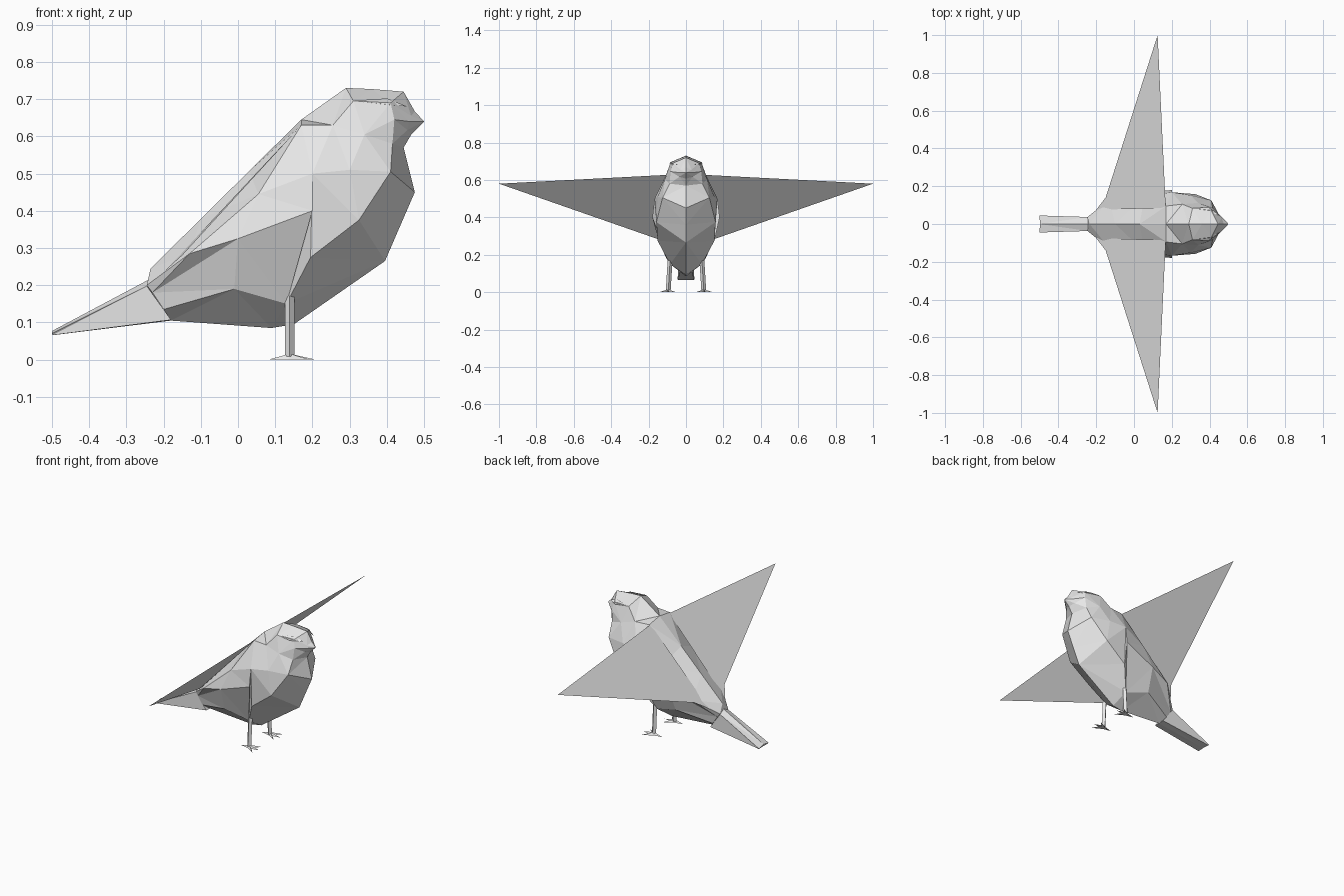
import bpy, bmesh, math
from mathutils import Vector

if "Cube" in bpy.data.objects:
    bpy.data.objects.remove(bpy.data.objects["Cube"])

grey = bpy.data.materials.new("plain grey")
grey.diffuse_color = (0.8, 0.8, 0.8, 1)
grey.use_nodes = True
grey.node_tree.nodes["Principled BSDF"].inputs["Base Color"].default_value = grey.diffuse_color


def make(name, verts, faces, solid=True):
    """Flat-shaded mesh object; solid parts get outward normals."""
    mesh = bpy.data.meshes.new(name)
    mesh.from_pydata(verts, [], faces)
    bm = bmesh.new()
    bm.from_mesh(mesh)
    if solid:
        bmesh.ops.remove_doubles(bm, verts=bm.verts, dist=0.0005)
        bmesh.ops.triangulate(bm, faces=bm.faces)
        bmesh.ops.recalc_face_normals(bm, faces=bm.faces)
    bm.to_mesh(mesh)
    bm.free()
    mesh.materials.append(grey)
    obj = bpy.data.objects.new(name, mesh)
    bpy.context.collection.objects.link(obj)
    return obj


def loft(name, rings):
    """Skin closed rings of equal length and cap both ends."""
    n = len(rings[0])
    verts = [p for r in rings for p in r]
    faces = [(i * n + j, i * n + (j + 1) % n, (i + 1) * n + (j + 1) % n, (i + 1) * n + j)
             for i in range(len(rings) - 1) for j in range(n)]
    faces += [tuple(range(n)), tuple(range(len(verts) - n, len(verts)))]
    return make(name, verts, faces)


def mirrored(half):
    """Close a half ring (top to bottom, at +y) across y = 0."""
    return half + [(x, -y, z) for x, y, z in half[-2:0:-1]]


# Body: half rings from rump to beak, each running from back to belly
body_rings = [
    [(-.235, 0, .245), (-.245, .038, .2), (-.23, .04, .18), (-.2, .04, .135), (-.18, 0, .105)],
    [(-.1, 0, .378), (-.13, .13, .285), (0, .16, .325), (-.01, .11, .19), (.09, 0, .085)],
    [(.03, 0, .507), (.055, .145, .445), (.2, .18, .4), (.13, .085, .15), (.15, 0, .095)],
    [(.17, 0, .645), (.17, .095, .63), (.2, .168, .5), (.195, .152, .275), (.395, 0, .265)],
    [(.29, 0, .73), (.255, .105, .63), (.3, .152, .51), (.325, .158, .375), (.436, 0, .36)],
    [(.36, 0, .727), (.31, .083, .695), (.34, .112, .605), (.41, .125, .505), (.475, 0, .45)],
    [(.445, 0, .72), (.41, .07, .69), (.42, .082, .645), (.415, .088, .58), (.445, 0, .57)],
    [(.475, 0, .667), (.465, .03, .655), (.46, .042, .64), (.455, .035, .617), (.467, 0, .607)],
]
loft("body", [mirrored(r) for r in body_rings])

# Beak: small pyramid on the last ring
base = mirrored(body_rings[-1])
n = len(base)
make("beak", base + [(.5, 0, .64)],
     [(i, (i + 1) % n, n) for i in range(n)] + [tuple(range(n))])

# Tail: wedge thinning to a flat tip
loft("tail", [
    [(-.24, 0, .215), (-.245, .037, .198), (-.18, .035, .107), (-.18, 0, .105),
     (-.18, -.035, .107), (-.245, -.037, .198)],
    [(-.498, 0, .078), (-.5, .045, .07), (-.498, .042, .066), (-.496, 0, .066),
     (-.498, -.042, .066), (-.5, -.045, .07)],
])


def bar(name, a, b, ra, rb):
    """Square tapering bar between two points."""
    a, b = Vector(a), Vector(b)
    d = (b - a).normalized()
    u = d.orthogonal().normalized()
    v = d.cross(u)
    rings = []
    for c, r in ((a, ra), (b, rb)):
        rings.append([tuple(c + r * (math.cos(t) * u + math.sin(t) * v))
                      for t in [math.pi / 4 + k * math.pi / 2 for k in range(4)]])
    return loft(name, rings)


for side, s in (("left", 1), ("right", -1)):
    # Wing: one flat triangle, with its root tucked into the back
    wing = [(.168, s * .085, .628), (.125, s * 1.0, .58), (-.15, s * .14, .28), (-.2, s * .075, .235)]
    make(side + "_wing", wing, [(0, 3, 2, 1) if s < 0 else (0, 1, 2, 3)], solid=False)

    # Brow: slight ledge above the eye
    brow = [(.31, s * .084, .696), (.395, s * .088, .686), (.455, s * .045, .68), (.4, s * .06, .702)]
    make(side + "_brow", brow, [(0, 1, 2, 3) if s < 0 else (0, 3, 2, 1)], solid=False)

    # Leg
    bar(side + "_leg", (.139, s * .095, .008), (.139, s * .085, .17), .013, .013)

    # Toes: three forward and one back, low pointed wedges
    cx, cy = .139, s * .097
    for i, (tx, ty) in enumerate([(.205, 0), (.19, .042), (.19, -.042), (.085, 0)]):
        tip = Vector((tx, cy + ty, 0.001))
        d = Vector((tx - cx, ty, 0)).normalized()
        w = Vector((-d.y, d.x, 0)) * .01
        c = Vector((cx, cy, 0))
        top = c + Vector((0, 0, .016))
        make(f"{side}_toe_{i + 1}", [tuple(p) for p in (c + w, c - w, top, tip)],
             [(0, 1, 2), (0, 1, 3), (1, 2, 3), (2, 0, 3)])
